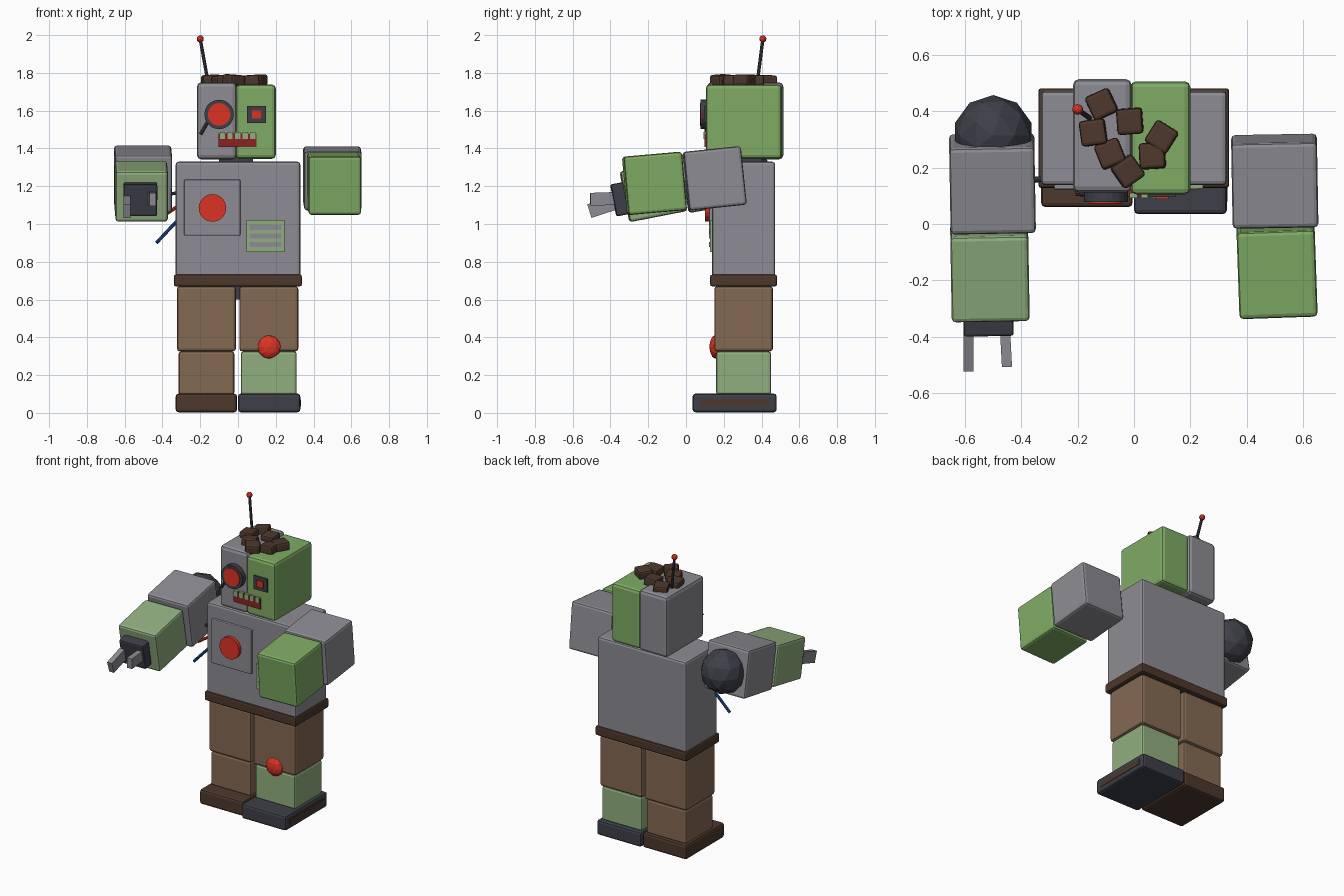
import bpy, bmesh, math, random
from mathutils import Vector, Matrix, Euler

if "Cube" in bpy.data.objects:
    bpy.data.objects.remove(bpy.data.objects["Cube"])

random.seed(4)


def material(name, rgb):
    lin = [((c / 255 + 0.055) / 1.055) ** 2.4 for c in rgb]
    m = bpy.data.materials.new(name)
    m.diffuse_color = (*lin, 1)
    m.use_nodes = True
    m.node_tree.nodes["Principled BSDF"].inputs["Base Color"].default_value = m.diffuse_color
    return m


GREY = material("metal grey", (140, 140, 147))
GREEN = material("green skin", (127, 171, 100))
PALE = material("pale green skin", (145, 175, 128))
BROWN = material("trouser brown", (132, 106, 84))
DARK = material("dark brown", (77, 56, 44))
SLATE = material("dark slate", (62, 63, 72))
RED = material("bright red", (220, 52, 36))
MAROON = material("mouth red", (135, 36, 34))
BLUE = material("wire blue", (32, 78, 150))


def finish(name, bm, mat, loc, rot=(0, 0, 0)):
    me = bpy.data.meshes.new(name)
    bm.to_mesh(me)
    bm.free()
    me.materials.append(mat)
    ob = bpy.data.objects.new(name, me)
    ob.location = loc
    ob.rotation_euler = [math.radians(a) for a in rot]
    bpy.context.collection.objects.link(ob)
    return ob


def box(name, mat, loc, size, rot=(0, 0, 0), bevel=0.0):
    bm = bmesh.new()
    bmesh.ops.create_cube(bm, size=1)
    bmesh.ops.scale(bm, vec=size, verts=bm.verts)
    if bevel:
        bmesh.ops.bevel(bm, geom=bm.edges[:], offset=bevel, segments=2,
                        profile=0.5, affect='EDGES')
    return finish(name, bm, mat, loc, rot)


def span(name, mat, x, y, z, bevel=0.0):
    """Box given by its extents on each axis."""
    return box(name, mat, [(a + b) / 2 for a, b in (x, y, z)],
               [b - a for a, b in (x, y, z)], bevel=bevel)


def ball(name, mat, loc, r, scale=(1, 1, 1), sub=2):
    bm = bmesh.new()
    bmesh.ops.create_icosphere(bm, subdivisions=sub, radius=r)
    bmesh.ops.scale(bm, vec=scale, verts=bm.verts)
    return finish(name, bm, mat, loc)


def rod(name, mat, a, b, r, sides=8):
    a, b = Vector(a), Vector(b)
    bm = bmesh.new()
    bmesh.ops.create_cone(bm, cap_ends=True, segments=sides, radius1=r,
                          radius2=r, depth=(b - a).length)
    q = (b - a).to_track_quat('Z', 'Y').to_matrix()
    bmesh.ops.rotate(bm, matrix=q, verts=bm.verts)
    return finish(name, bm, mat, (a + b) / 2)


# Torso, belt and hips
span("torso", GREY, (-0.33, 0.33), (0.138, 0.472), (0.72, 1.33), 0.015)
span("belt", DARK, (-0.34, 0.338), (0.128, 0.482), (0.67, 0.732), 0.01)
span("hips", SLATE, (-0.10, 0.10), (0.20, 0.40), (0.60, 0.70))
span("neck", SLATE, (-0.10, 0.08), (0.22, 0.40), (1.30, 1.37))

# Chest panel with button, and vent
span("chest_panel", GREY, (-0.285, 0.012), (0.122, 0.15), (0.938, 1.235), 0.006)
rod("chest_button", RED, (-0.135, 0.100, 1.085), (-0.135, 0.14, 1.085), 0.073, 20)
span("vent_plate", PALE, (0.046, 0.246), (0.126, 0.145), (0.853, 1.02))
for i in range(3):
    z = 0.892 + i * 0.045
    span("vent_slot", GREY, (0.062, 0.230), (0.122, 0.128), (z - 0.013, z + 0.013))

# Legs and feet
for side, x, shin, shoe in (("left", -0.167, BROWN, DARK), ("right", 0.163, PALE, SLATE)):
    box(side + "_thigh", BROWN, (x, 0.305, 0.498), (0.312, 0.31, 0.345), bevel=0.015)
    box(side + "_shin", shin, (x, 0.305, 0.21), (0.295, 0.29, 0.23), bevel=0.013)
span("left_foot", DARK, (-0.33, -0.005), (0.06, 0.47), (0.003, 0.102), 0.015)
span("right_foot", SLATE, (0.0, 0.33), (0.035, 0.48), (0.003, 0.102), 0.015)
span("shoe_stripe", DARK, (0.327, 0.333), (0.08, 0.445), (0.035, 0.07))
ball("knee_cap", RED, (0.165, 0.155, 0.35), 0.063, (1, 0.5, 1))

# Head in two halves
span("head_metal_half", GREY, (-0.217, -0.008), (0.112, 0.515), (1.342, 1.75), 0.022)
span("head_green_half", GREEN, (-0.012, 0.20), (0.105, 0.507), (1.345, 1.738), 0.02)

# Round eye, square eye and brow wire
rod("round_eye_ring", SLATE, (-0.10, 0.078, 1.58), (-0.10, 0.13, 1.58), 0.078, 20)
rod("round_eye_lens", RED, (-0.10, 0.073, 1.58), (-0.10, 0.10, 1.58), 0.06, 20)
rod("eye_wire", SLATE, (-0.198, 0.108, 1.475), (-0.155, 0.105, 1.55), 0.009)
span("square_eye_frame", SLATE, (0.048, 0.148), (0.096, 0.12), (1.535, 1.625))
span("square_eye_lens", RED, (0.075, 0.122), (0.089, 0.105), (1.558, 1.602))

# Mouth with upper teeth
span("mouth", MAROON, (-0.103, 0.098), (0.098, 0.125), (1.408, 1.478))
for i in range(5):
    x = -0.082 + i * 0.040
    span("tooth", PALE, (x - 0.014, x + 0.014), (0.092, 0.11), (1.45, 1.486))

# Hair blocks
for i, (x, y, a) in enumerate(((-0.115, 0.425, 25), (-0.145, 0.325, 8), (-0.085, 0.25, 22),
                               (-0.022, 0.187, 35), (-0.015, 0.365, 4),
                               (0.098, 0.31, -32), (0.065, 0.242, 3))):
    box("hair_block", DARK, (x, y, 1.758 + 0.004 * (i % 2)), (0.092, 0.092, 0.056),
        (random.uniform(-5, 5), random.uniform(-5, 5), a), 0.012)

# Antenna
rod("antenna_rod", SLATE, (-0.155, 0.375, 1.73), (-0.2, 0.407, 1.98), 0.009)
ball("antenna_tip", RED, (-0.2, 0.407, 1.98), 0.019)

# Right arm
box("right_upper_arm", GREY, (0.50, 0.152, 1.242), (0.305, 0.305, 0.312), (6, 0, 1), 0.015)
box("right_forearm", GREEN, (0.508, -0.167, 1.215), (0.278, 0.31, 0.31), (5, 0, 2), 0.015)

# Left arm with shoulder ball
box("left_upper_arm", GREY, (-0.503, 0.143, 1.238), (0.303, 0.312, 0.31), (10, 0, 1), 0.015)
ball("shoulder_ball", SLATE, (-0.50, 0.315, 1.26), 0.143)
box("left_forearm", PALE, (-0.512, -0.172, 1.173), (0.277, 0.31, 0.272), (11, 0, 1), 0.015)

# Gripper
box("gripper_wrist", SLATE, (-0.517, -0.345, 1.132), (0.178, 0.08, 0.172), (11, 0, 1), 0.01)
box("gripper_finger", GREY, (-0.588, -0.445, 1.09), (0.036, 0.14, 0.075), (18, 0, 0))
box("gripper_finger", GREY, (-0.455, -0.437, 1.133), (0.036, 0.14, 0.068), (2, 0, 3))

# Loose wires at the left side
rod("blue_wire", BLUE, (-0.432, 0.15, 0.90), (-0.31, 0.16, 1.03), 0.009)
rod("red_wire", RED, (-0.40, 0.15, 1.04), (-0.31, 0.16, 1.10), 0.009)
rod("dark_wire", SLATE, (-0.40, 0.16, 1.155), (-0.31, 0.16, 1.165), 0.009)
